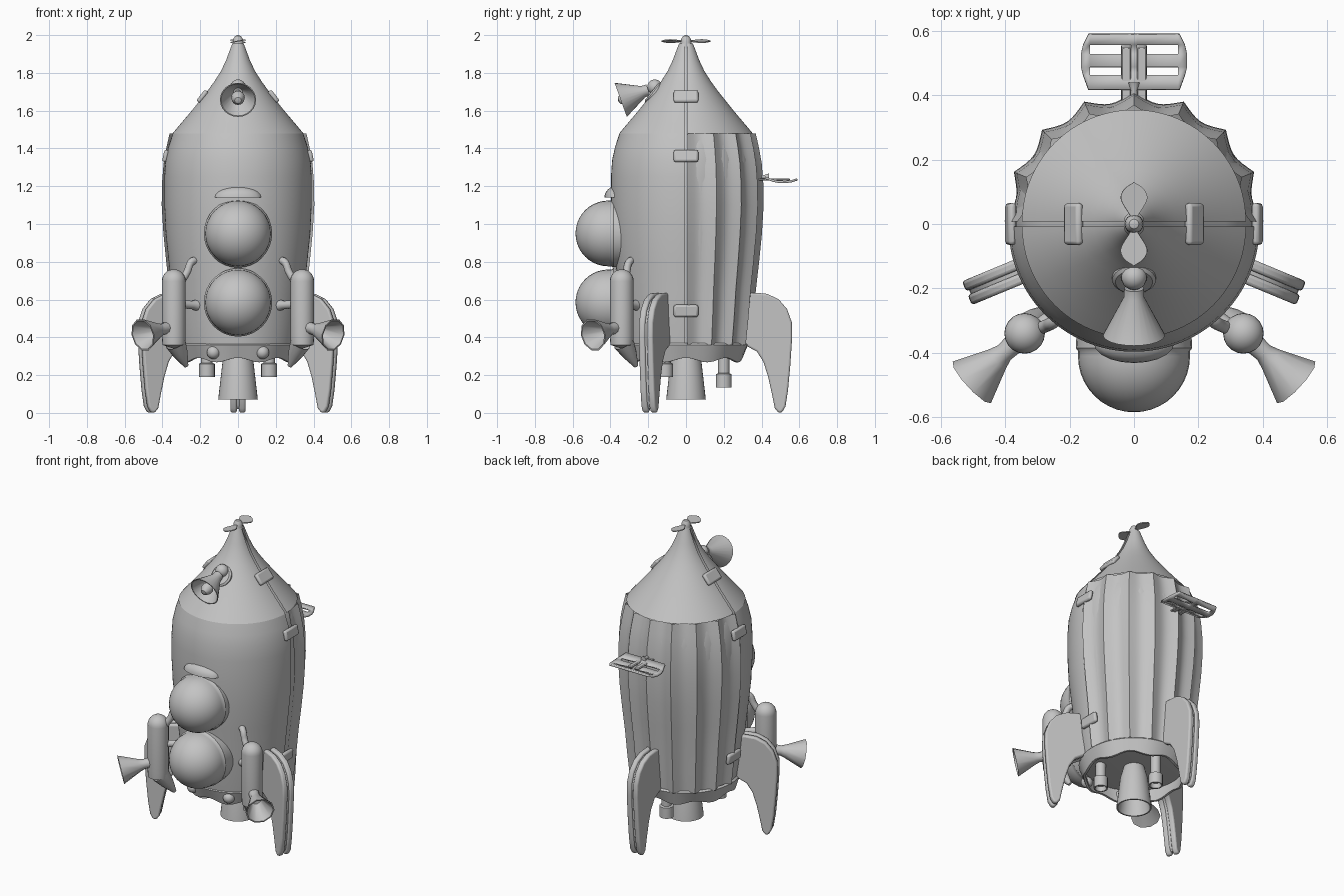
import bpy, bmesh, math
from mathutils import Vector, Matrix

if "Cube" in bpy.data.objects:
    bpy.data.objects.remove(bpy.data.objects["Cube"])

grey = bpy.data.materials.new("light grey metal")
grey.diffuse_color = (0.55, 0.55, 0.55, 1)
grey.use_nodes = True
grey.node_tree.nodes["Principled BSDF"].inputs["Base Color"].default_value = grey.diffuse_color


def finish(bm, name, angle=35, bevel=0, segs=2, fix=True):
    if fix:
        bmesh.ops.recalc_face_normals(bm, faces=bm.faces)
    me = bpy.data.meshes.new(name)
    bm.to_mesh(me)
    bm.free()
    ob = bpy.data.objects.new(name, me)
    bpy.context.collection.objects.link(ob)
    me.materials.append(grey)
    if bevel:
        m = ob.modifiers.new("bevel", 'BEVEL')
        m.width, m.segments, m.limit_method = bevel, segs, 'ANGLE'
    bpy.ops.object.select_all(action='DESELECT')
    ob.select_set(True)
    bpy.context.view_layer.objects.active = ob
    bpy.ops.object.shade_smooth_by_angle(angle=math.radians(angle))
    return ob


def lathe(name, profile, n=24, origin=(0, 0, 0), axis=(0, 0, 1), angle=35, warp=None):
    """Revolve (radius, distance) pairs about an axis."""
    bm = bmesh.new()
    rings = []
    for r, t in profile:
        ring = []
        for i in range(n):
            a = 2 * math.pi * i / n
            z = t + (warp(a, t) if warp else 0)
            ring.append(bm.verts.new((r * math.cos(a), r * math.sin(a), z)))
        rings.append(ring)
    for p, q in zip(rings, rings[1:]):
        for i in range(n):
            j = (i + 1) % n
            bm.faces.new((p[i], p[j], q[j], q[i]))
    bmesh.ops.remove_doubles(bm, verts=bm.verts, dist=1e-5)
    rot = Vector(axis).to_track_quat('Z', 'Y').to_matrix().to_4x4()
    bm.transform(Matrix.Translation(origin) @ rot)
    return finish(bm, name, angle)


def half_shell(name, profile, side, n=48, flutes=0, depth=0.0):
    """Half a revolved hull; flutes are scooped panels meeting at sharp ridges."""
    bm = bmesh.new()
    rings = []
    for r, z in profile:
        ring = []
        for i in range(n + 1):
            a = math.pi * i / n
            f = (i * flutes / n) % 1 if flutes else 0
            rr = r - depth * math.sin(math.pi * f)
            ring.append(bm.verts.new((rr * math.cos(a), side * (rr * math.sin(a) + 0.007), z)))
        rings.append(ring)
    for p, q in zip(rings, rings[1:]):
        for i in range(n):
            f = (p[i], p[i + 1], q[i + 1], q[i])
            bm.faces.new(f if side > 0 else f[::-1])
    return finish(bm, name, 25, fix=False) if name != "nose" else finish(bm, name, 40, fix=False)


def plate(name, outline, y0, y1, matrix, bevel=0, segs=2):
    """Extrude an (x, z) outline from y0 to y1."""
    bm = bmesh.new()
    f = bm.faces.new([bm.verts.new((x, y0, z)) for x, z in outline])
    ext = bmesh.ops.extrude_face_region(bm, geom=[f])
    moved = [v for v in ext["geom"] if isinstance(v, bmesh.types.BMVert)]
    bmesh.ops.translate(bm, verts=moved, vec=(0, y1 - y0, 0))
    bm.transform(matrix)
    return finish(bm, name, 40, bevel, segs)


def arc(r, t0, k=10):
    return [(r * math.cos(math.pi / 2 * i / k), t0 + r * math.sin(math.pi / 2 * i / k)) for i in range(k + 1)]


def ball(name, loc, r, scale=(1, 1, 1), upper=False):
    bm = bmesh.new()
    bmesh.ops.create_uvsphere(bm, u_segments=20, v_segments=12, radius=r)
    if upper:
        cut = bmesh.ops.bisect_plane(bm, geom=bm.verts[:] + bm.edges[:] + bm.faces[:],
                                     plane_co=(0, 0, 0), plane_no=(0, 0, -1), clear_outer=True)
        bmesh.ops.holes_fill(bm, edges=[e for e in bm.edges if e.is_boundary])
    bm.transform(Matrix.Translation(loc) @ Matrix.Diagonal((*scale, 1)))
    return finish(bm, name)


# Hull: smooth front half, fluted back half, recessed core behind the seam
front = [(.315, .36), (.335, .5), (.35, .65), (.367, .8), (.383, .95), (.39, 1.1),
         (.39, 1.25), (.384, 1.34), (.368, 1.41), (.345, 1.48)]
back = [(.335, .36), (.35, .5), (.363, .65), (.38, .8), (.395, .95), (.404, 1.1),
        (.402, 1.22), (.394, 1.32), (.38, 1.4), (.362, 1.48)]
cone = [(.348, 1.478), (.3, 1.535), (.245, 1.6), (.165, 1.7), (.125, 1.755), (.09, 1.81),
        (.062, 1.87), (.036, 1.94), (.03, 1.955)]
half_shell("front_hull", front, -1)
half_shell("fluted_back_hull", back, 1, n=64, flutes=8, depth=.03)
half_shell("nose", cone, -1)
half_shell("nose", cone, 1)
core = [(0, .34)] + [(r - .015, z) for r, z in front + cone[1:]] + [(0, 1.955)]
lathe("hull_core", core, 64)

# Skirt, main nozzle and three small thrusters
lathe("skirt", [(.318, .37), (.328, .36), (.3, .28), (.285, .28), (.3, .36)], 64,
      warp=lambda a, t: .012 * math.cos(8 * a) if t < .3 else 0)
lathe("main_nozzle", [(.06, .35), (.082, .27), (.105, .07), (.096, .07), (.075, .2), (0, .22)], 32)
for x, y, z in ((-.165, -.11, .19), (.165, -.11, .19), (0, .2, .135)):
    lathe("small_thruster", [(.03, .36), (.03, z + .075), (.042, z + .07), (.042, z),
                             (.034, z), (.03, z + .03), (0, z + .03)], 18, (x, y, 0))
for s in (-1, 1):
    ball("skirt_bolt", (s * .13, -.28, .32), .035)

# Three landing fins, each two shells over an inset core
fin = [(.31, .635), (.37, .636), (.43, .63), (.49, .602), (.535, .55), (.56, .48), (.562, .4),
       (.552, .25), (.54, .12), (.527, .035), (.51, .004), (.49, 0), (.47, .025), (.455, .1),
       (.435, .19), (.41, .27), (.375, .325), (.31, .36)]
inner = [(.46 + (r - .46) * .9, .33 + (z - .33) * .94) for r, z in fin]
for deg in (90, -22.5, 202.5):
    m = Matrix.Rotation(math.radians(deg), 4, 'Z')
    plate("fin_shell", fin, .006, .04, m, .016, 3)
    plate("fin_shell", fin, -.006, -.04, m, .016, 3)
    plate("fin_core", inner, -.008, .008, m)

# Twin front domes with flange rings, and a small awning above
for z in (.95, .585):
    lathe("front_dome", [(.175, -.06), (.181, .045), (.174, .055)] + arc(.174, .071), 32,
          (0, -.34, z), (0, -1, 0))
ball("awning", (0, -.37, 1.14), 1, (.125, .062, .06), True)

# Side boosters with horns, pipes and struts
for s in (-1, 1):
    lathe("booster", [(0, .34), (.06, .36), (.063, .40)] + arc(.063, .697, 7), 20, (s * .34, -.34, 0))
    lathe("booster_tail", [(.056, 0), (.04, .07), (.012, .15), (0, .155)], 14,
          (s * .33, -.33, .37), (-s * .055, .065, -.12))
    lathe("booster_horn", [(0, -.02), (.035, -.02), (.03, .06), (.04, .09), (.088, .2), (.08, .2),
                           (.03, .09), (0, .08)], 10, (s * .36, -.36, .455), (s * .72, -.66, -.21), 45)
    lathe("booster_strut", [(0, 0), (.03, 0), (.022, .03), (.022, .12), (0, .12)], 14,
          (s * .22, -.26, .57), (s * .8, -.6, .05))
    cu = bpy.data.curves.new("booster_pipe", 'CURVE')
    cu.dimensions, cu.bevel_depth, cu.bevel_resolution = '3D', .02, 3
    cu.use_fill_caps = True
    sp = cu.splines.new('BEZIER')
    pts = [(.21, -.27, .805), (.245, -.30, .8), (.27, -.315, .745), (.31, -.33, .68)]
    sp.bezier_points.add(len(pts) - 1)
    for bp, (x, y, z) in zip(sp.bezier_points, pts):
        bp.co = (s * x, y, z)
        bp.handle_left_type = bp.handle_right_type = 'AUTO'
    cu.materials.append(grey)
    bpy.context.collection.objects.link(bpy.data.objects.new("booster_pipe", cu))

    # Clips across the seam
    for x, z, tilt, h in ((.188, 1.675, 38, .075), (.383, 1.36, 12, .065), (.345, .54, -6, .065)):
        bm = bmesh.new()
        bmesh.ops.create_cube(bm, size=1)
        bm.transform(Matrix.Translation((s * x, 0, z)) @ Matrix.Rotation(-s * math.radians(tilt), 4, 'Y')
                     @ Matrix.Diagonal((.026, .13, h, 1)))
        finish(bm, "seam_clip", 35, .011, 2)

# Nose horn on its mounting disc
lathe("horn_mount", [(0, -.03), (.068, -.03), (.068, .012), (.058, .02), (0, .02)], 24,
      (0, -.165, 1.69), (0, -.78, .62))
ball("horn_joint", (0, -.165, 1.725), .04)
d = (0, -.94, -.34)
lathe("nose_horn", [(0, 0), (.03, 0), (.032, .03), (.096, .155), (.09, .155), (.025, .04), (0, .04)],
      24, (0, -.2, 1.71), d)
lathe("horn_bulb", [(.014, .03), (.018, .09), (.036, .115), (.034, .14), (.018, .165), (0, .17)],
      16, (0, -.2, 1.71), d)

# Propeller
lathe("propeller_hub", [(.03, 1.93), (.028, 1.965), (.025, 1.98), (.015, 1.995), (0, 2.0)], 16)
half = [(.008 + .034 * math.sin(math.pi * (i / 9) ** 1.4), .015 + .113 * i / 9) for i in range(9)]
blade = half + [(0, .13)] + [(-x, y) for x, y in reversed(half)]
for deg in (0, 180):
    m = (Matrix.Translation((0, 0, 1.968)) @ Matrix.Rotation(math.radians(deg), 4, 'Z')
         @ Matrix.Rotation(math.radians(10), 4, 'Y') @ Matrix.Rotation(math.radians(-90), 4, 'X')
         @ Matrix.Diagonal((1, 1, -1, 1)))
    m = m @ Matrix.Diagonal((1, 1, -1, 1)) @ Matrix.Diagonal((1, 1, -1, 1))
    m = Matrix.Translation((0, 0, 1.968)) @ Matrix.Rotation(math.radians(deg), 4, 'Z') \
        @ Matrix.Rotation(math.radians(10), 4, 'Y') @ Matrix.Rotation(math.radians(-90), 4, 'X')
    plate("propeller_blade", blade, -.003, .003, m)

# Rear slotted panel on a pair of arms
ys = (.42, .463, .488, .528, .557, .588)
bm = bmesh.new()
grid = []
for k, y in enumerate(ys):
    e = .142 if k in (0, 5) else .158 if k in (1, 4) else .165
    grid.append([bm.verts.new((x, y, 1.228 + 2.6 * (y - .515) ** 2))
                 for x in (-e, -.137, -.01, .01, .137, e)])
for k in range(5):
    for i in range(5):
        if k in (1, 3) and i in (1, 3):
            continue
        bm.faces.new((grid[k][i], grid[k][i + 1], grid[k + 1][i + 1], grid[k + 1][i]))
ob = finish(bm, "rear_panel")
mod = ob.modifiers.new("thickness", 'SOLIDIFY')
mod.thickness = .012
for s in (-1, 1):
    bm = bmesh.new()
    bmesh.ops.create_cube(bm, size=1)
    bm.transform(Matrix.Translation((s * .024, .45, 1.236)) @ Matrix.Diagonal((.03, .2, .012, 1)))
    finish(bm, "rear_panel_arm", 35, .004, 1)
lathe("rear_panel_knob", [(0, -.03), (.014, -.03), (.01, .02), (.018, .045), (0, .045)], 12,
      (0, .395, 1.25), (0, 1, 0))
